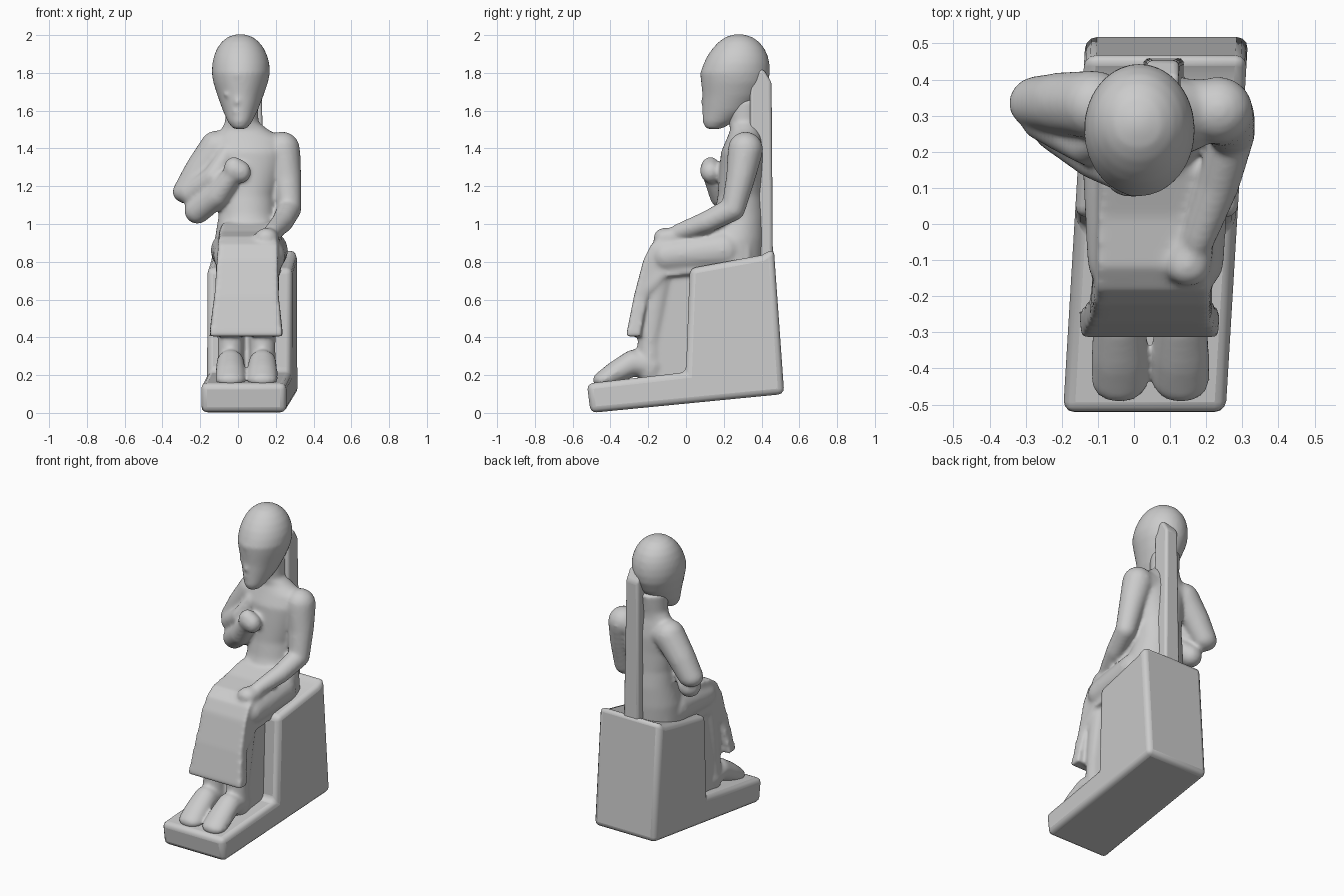
import bpy, bmesh
from math import sin, cos, pi
from mathutils import Vector


def absorb(bm, part):
    """Merge a closed part into bm with outward normals."""
    bmesh.ops.recalc_face_normals(part, faces=part.faces[:])
    tmp = bpy.data.meshes.new("tmp")
    part.to_mesh(tmp)
    part.free()
    bm.from_mesh(tmp)
    bpy.data.meshes.remove(tmp)


def loft(bm, sections, n=40):
    """Stack of horizontal ellipses: z, cx, cy, rx, ry."""
    p = bmesh.new()
    rings = [[p.verts.new((cx + rx * cos(2 * pi * i / n), cy + ry * sin(2 * pi * i / n), z))
              for i in range(n)] for z, cx, cy, rx, ry in sections]
    for a, b in zip(rings, rings[1:]):
        for i in range(n):
            j = (i + 1) % n
            p.faces.new((a[i], a[j], b[j], b[i]))
    p.faces.new(rings[0])
    p.faces.new(rings[-1])
    absorb(bm, p)


def ball_points(c, r):
    r = Vector((r, r, r)) if isinstance(r, (int, float)) else Vector(r)
    for k in range(9):
        t = pi * (k + 0.5) / 9
        for i in range(18):
            a = 2 * pi * i / 18
            yield Vector(c) + Vector((r.x * sin(t) * cos(a), r.y * sin(t) * sin(a), r.z * cos(t)))


def limb(bm, *balls):
    """Hull each consecutive pair of (centre, radius) balls."""
    pairs = list(zip(balls, balls[1:])) or [(balls[0],)]
    for pair in pairs:
        p = bmesh.new()
        for c, r in pair:
            for co in ball_points(c, r):
                p.verts.new(co)
        bmesh.ops.convex_hull(p, input=p.verts[:])
        bmesh.ops.delete(p, geom=[v for v in p.verts if not v.link_faces], context='VERTS')
        absorb(bm, p)


def prism(bm, pts):
    """Side profile of (y, z, x_min, x_max) points, closed across x."""
    p = bmesh.new()
    left = [p.verts.new((a, y, z)) for y, z, a, b in pts]
    right = [p.verts.new((b, y, z)) for y, z, a, b in pts]
    for i in range(len(pts)):
        j = (i + 1) % len(pts)
        p.faces.new((left[i], left[j], right[j], right[i]))
    p.faces.new(left)
    p.faces.new(right)
    absorb(bm, p)


def make(name, bm):
    me = bpy.data.meshes.new(name)
    bm.to_mesh(me)
    bm.free()
    ob = bpy.data.objects.new(name, me)
    bpy.context.collection.objects.link(ob)
    return ob


def carve(ob, voxel, rounds):
    """Fuse overlapping parts into one softly worn surface."""
    m = ob.modifiers.new("fuse", 'REMESH')
    m.mode = 'VOXEL'
    m.voxel_size = voxel
    m.use_smooth_shade = True
    s = ob.modifiers.new("wear", 'SMOOTH')
    s.factor = 0.5
    s.iterations = rounds


def block(name, pts, width):
    bm = bmesh.new()
    prism(bm, pts)
    ob = make(name, bm)
    b = ob.modifiers.new("edges", 'BEVEL')
    b.width = width
    b.segments = 3
    bpy.context.view_layer.objects.active = ob
    ob.select_set(True)
    bpy.ops.object.shade_smooth_by_angle()
    ob.select_set(False)


# Throne with its plinth, skewed slightly in plan
side = [(-0.505, 0.0), (0.52, 0.10), (0.465, 0.87), (0.40, 0.835), (0.02, 0.765),
        (0.0, 0.215), (-0.525, 0.155)]
block("throne", [(y, z, -0.165 + 0.06 * y, 0.285 + 0.06 * y) for y, z in side], 0.032)

# Back pillar
block("back_pillar", [(0.34, 0.78, 0.025, 0.14), (0.46, 0.78, 0.025, 0.14),
                      (0.453, 1.75, 0.035, 0.125), (0.41, 1.82, 0.035, 0.125),
                      (0.34, 1.80, 0.035, 0.125)], 0.016)

# Torso and neck
fig = bmesh.new()
loft(fig, [(0.78, 0.06, 0.24, 0.185, 0.17), (0.92, 0.055, 0.26, 0.178, 0.16),
           (1.05, 0.05, 0.285, 0.152, 0.135), (1.15, 0.05, 0.29, 0.145, 0.122),
           (1.28, 0.06, 0.295, 0.17, 0.118), (1.38, 0.06, 0.30, 0.20, 0.115),
           (1.45, 0.055, 0.31, 0.19, 0.095), (1.50, 0.035, 0.315, 0.125, 0.08),
           (1.54, 0.02, 0.31, 0.088, 0.085), (1.66, 0.02, 0.31, 0.088, 0.10)])
limb(fig, ((-0.10, 0.32, 1.40), 0.088), ((0.23, 0.315, 1.395), 0.088))

# Arm resting on the lap, with fist
limb(fig, ((0.235, 0.315, 1.395), 0.094), ((0.258, 0.29, 1.25), 0.078),
     ((0.272, 0.25, 1.08), 0.064), ((0.235, 0.11, 1.01), 0.058),
     ((0.18, -0.04, 0.955), 0.046))
limb(fig, ((0.165, -0.075, 0.93), (0.056, 0.05, 0.05)), ((0.15, -0.115, 0.925), (0.064, 0.058, 0.055)))

# Sleeved arm folded across the chest
limb(fig, ((-0.11, 0.33, 1.40), 0.096), ((-0.20, 0.335, 1.28), 0.086),
     ((-0.268, 0.335, 1.17), (0.08, 0.075, 0.064)))
limb(fig, ((-0.06, 0.24, 1.37), 0.045), ((-0.13, 0.22, 1.25), 0.058),
     ((-0.255, 0.29, 1.16), 0.06))
limb(fig, ((-0.215, 0.27, 1.07), 0.070), ((-0.11, 0.19, 1.15), 0.066),
     ((-0.03, 0.14, 1.26), 0.052))
limb(fig, ((-0.02, 0.13, 1.29), (0.058, 0.055, 0.066)), ((0.015, 0.13, 1.275), (0.055, 0.055, 0.06)))

# Kilt: lap and flared front panel
prism(fig, [(0.34, 0.78, -0.10, 0.23), (0.33, 0.96, -0.10, 0.21), (0.15, 1.01, -0.08, 0.19),
            (0.02, 0.96, -0.10, 0.21), (-0.12, 0.935, -0.10, 0.205), (-0.185, 0.89, -0.105, 0.21),
            (-0.225, 0.81, -0.115, 0.22),
            (-0.275, 0.62, -0.125, 0.215), (-0.318, 0.405, -0.148, 0.235), (-0.24, 0.405, -0.155, 0.24),
            (-0.205, 0.62, -0.125, 0.215), (-0.12, 0.72, -0.11, 0.22), (0.03, 0.73, -0.11, 0.23)])
for x in (-0.035, 0.155):
    limb(fig, ((x, 0.2, 0.86), 0.11), ((x, -0.10, 0.83), 0.095))

# Legs, feet and the stone web behind them
for x in (-0.04, 0.13):
    limb(fig, ((x, -0.13, 0.76), 0.08), ((x, -0.165, 0.55), 0.076), ((x, -0.19, 0.36), 0.068),
         ((x, -0.19, 0.22), 0.07))
    limb(fig, ((x, -0.18, 0.25), 0.072), ((x, -0.28, 0.265), (0.074, 0.065, 0.07)),
         ((x, -0.37, 0.215), (0.08, 0.065, 0.06)), ((x, -0.435, 0.175), (0.08, 0.06, 0.045)))
prism(fig, [(y, z, -0.095, 0.185) for y, z in
            ((-0.19, 0.16), (0.05, 0.16), (0.05, 0.75), (-0.14, 0.75))])
carve(make("seated_figure", fig), 0.011, 10)

# Head with tall smooth headdress
head = bmesh.new()
loft(head, [(1.503, 0.01, 0.145, 0.035, 0.04), (1.54, 0.01, 0.172, 0.064, 0.084),
            (1.60, 0.012, 0.215, 0.092, 0.127), (1.68, 0.013, 0.245, 0.122, 0.158),
            (1.75, 0.014, 0.258, 0.145, 0.178), (1.80, 0.015, 0.26, 0.154, 0.184),
            (1.85, 0.015, 0.268, 0.151, 0.174), (1.89, 0.014, 0.273, 0.141, 0.160),
            (1.93, 0.013, 0.278, 0.124, 0.137), (1.965, 0.012, 0.28, 0.098, 0.106),
            (1.99, 0.012, 0.28, 0.066, 0.07), (2.005, 0.012, 0.28, 0.02, 0.02)])
# Nose, lips, worn brow ornament, eyes
limb(head, ((-0.002, 0.108, 1.70), 0.014), ((-0.002, 0.10, 1.645), 0.022))
limb(head, ((0.0, 0.098, 1.595), (0.032, 0.014, 0.014)))
limb(head, ((0.0, 0.135, 1.87), 0.026), ((0.0, 0.102, 1.79), 0.03))
for s in (-1, 1):
    limb(head, ((0.005 + s * 0.05, 0.122, 1.685), (0.032, 0.02, 0.016)))
carve(make("head", head), 0.009, 14)
